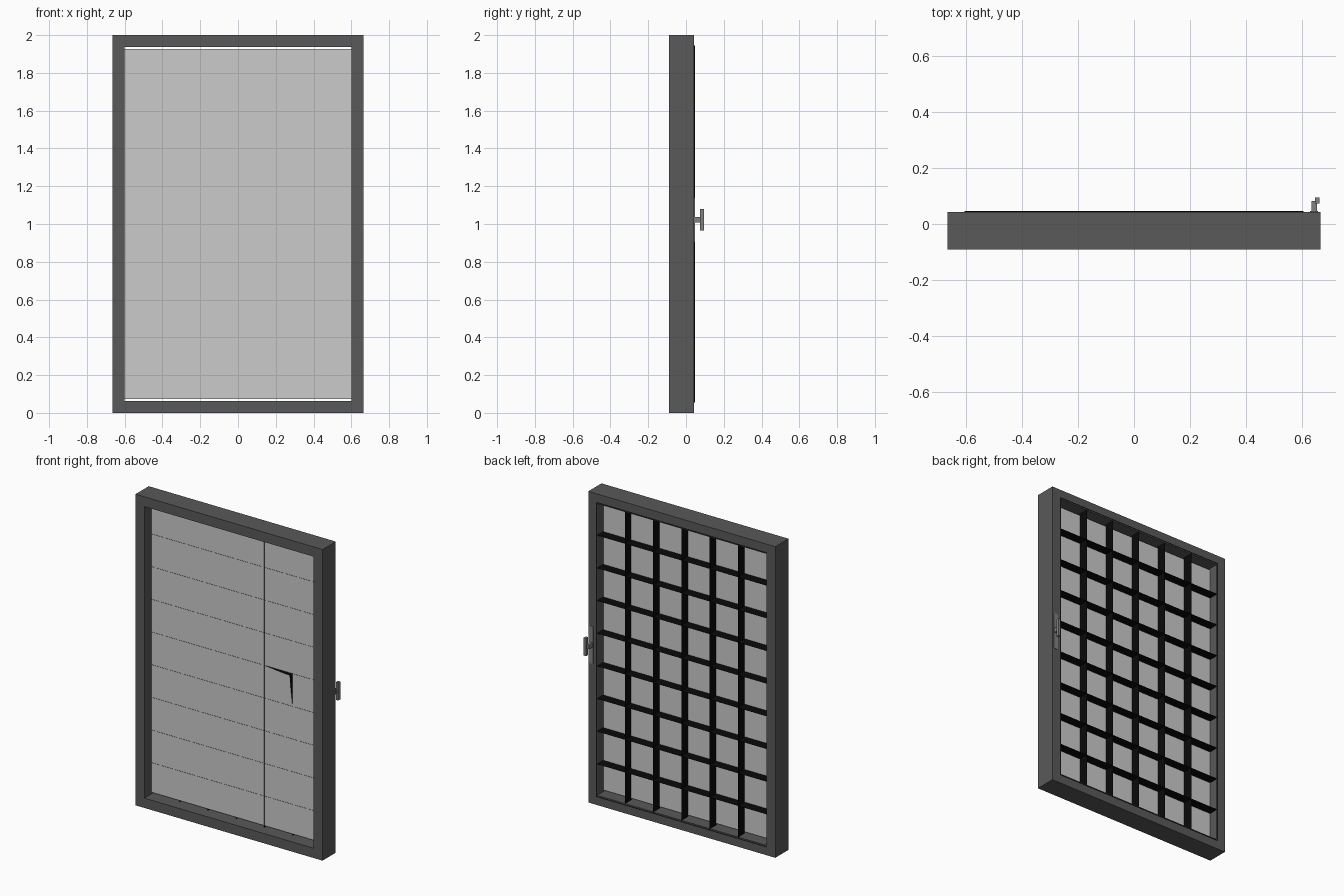
import bpy, bmesh

if "Cube" in bpy.data.objects:
    bpy.data.objects.remove(bpy.data.objects["Cube"])

def mat(name, v):
    m = bpy.data.materials.new(name)
    m.diffuse_color = (v, v, v, 1)
    m.use_nodes = True
    m.node_tree.nodes["Principled BSDF"].inputs["Base Color"].default_value = m.diffuse_color
    return m

DARK, BLACK, METAL = mat("dark_grey", 0.1), mat("black", 0.003), mat("metal", 0.22)

def finish(bm, name, material=None):
    me = bpy.data.meshes.new(name)
    bm.to_mesh(me)
    bm.free()
    ob = bpy.data.objects.new(name, me)
    bpy.context.collection.objects.link(ob)
    if material:
        me.materials.append(material)
    return ob

def box(name, x, y, z, material=None, bevel=0):
    bm = bmesh.new()
    bmesh.ops.create_cube(bm, size=1)
    for v in bm.verts:
        v.co = [(lo + hi) / 2 + c * (hi - lo) for c, (lo, hi) in zip(v.co, (x, y, z))]
    if bevel:
        # round only the corners seen from behind
        edges = [e for e in bm.edges
                 if abs(e.verts[0].co.y - e.verts[1].co.y) > 1e-5]
        bmesh.ops.bevel(bm, geom=edges, offset=bevel, segments=3,
                        affect='EDGES', profile=0.5)
    return finish(bm, name, material)

# Frame: one closed mitred ring
bm = bmesh.new()
def ring(hx, z0, z1, y):
    return [bm.verts.new((x, y, z)) for x, z in
            ((-hx, z0), (hx, z0), (hx, z1), (-hx, z1))]
loops = [ring(0.665, 0, 2, -0.091), ring(0.665, 0, 2, 0.043),
         ring(0.602, 0.063, 1.937, 0.043), ring(0.602, 0.063, 1.937, -0.091)]
for a, b in zip(loops, loops[1:] + loops[:1]):
    for i in range(4):
        j = (i + 1) % 4
        bm.faces.new((a[i], a[j], b[j], b[i]))
bmesh.ops.recalc_face_normals(bm, faces=bm.faces)
finish(bm, "frame", DARK)

# Pane, leaving a narrow slit at top and bottom
box("pane", (-0.6, 0.6), (-0.02, -0.018), (0.074, 1.927))

# Lattice: thin sheets standing behind the pane
FRONT, BACK, HX, Z0, NX, NZ = -0.0215, 0.047, 0.604, 0.055, 6, 9
xs = [-HX + 2 * HX * i / NX for i in range(NX + 1)]
zs = [Z0 + (2 - 2 * Z0) * k / NZ for k in range(NZ + 1)]
bm = bmesh.new()
def sheet(p, q, push=False):
    # push: the q end is bent forward through the pane
    f = FRONT - (0.03 if push else 0)
    co = ((p[0], FRONT, p[1]), (q[0], f, q[1]), (q[0], BACK, q[1]), (p[0], BACK, p[1]))
    bm.faces.new([bm.verts.new(c) for c in co])
for k, z in enumerate(zs):
    for i in range(NX):
        sheet((xs[i], z), (xs[i + 1], z), (i, k) == (4, 5))
for i, x in enumerate(xs):
    for k in range(NZ):
        sheet((x, zs[k]), (x, zs[k + 1]), (i, k) == (5, 4))
finish(bm, "lattice", BLACK)

# Handle on the back of the frame
box("handle_plate", (0.627, 0.656), (0.042, 0.047), (0.90, 1.14), METAL, 0.01)
box("handle_stem", (0.632, 0.653), (0.045, 0.082), (1.008, 1.036), METAL)
box("handle_grip", (0.645, 0.661), (0.073, 0.095), (0.965, 1.08), METAL)
